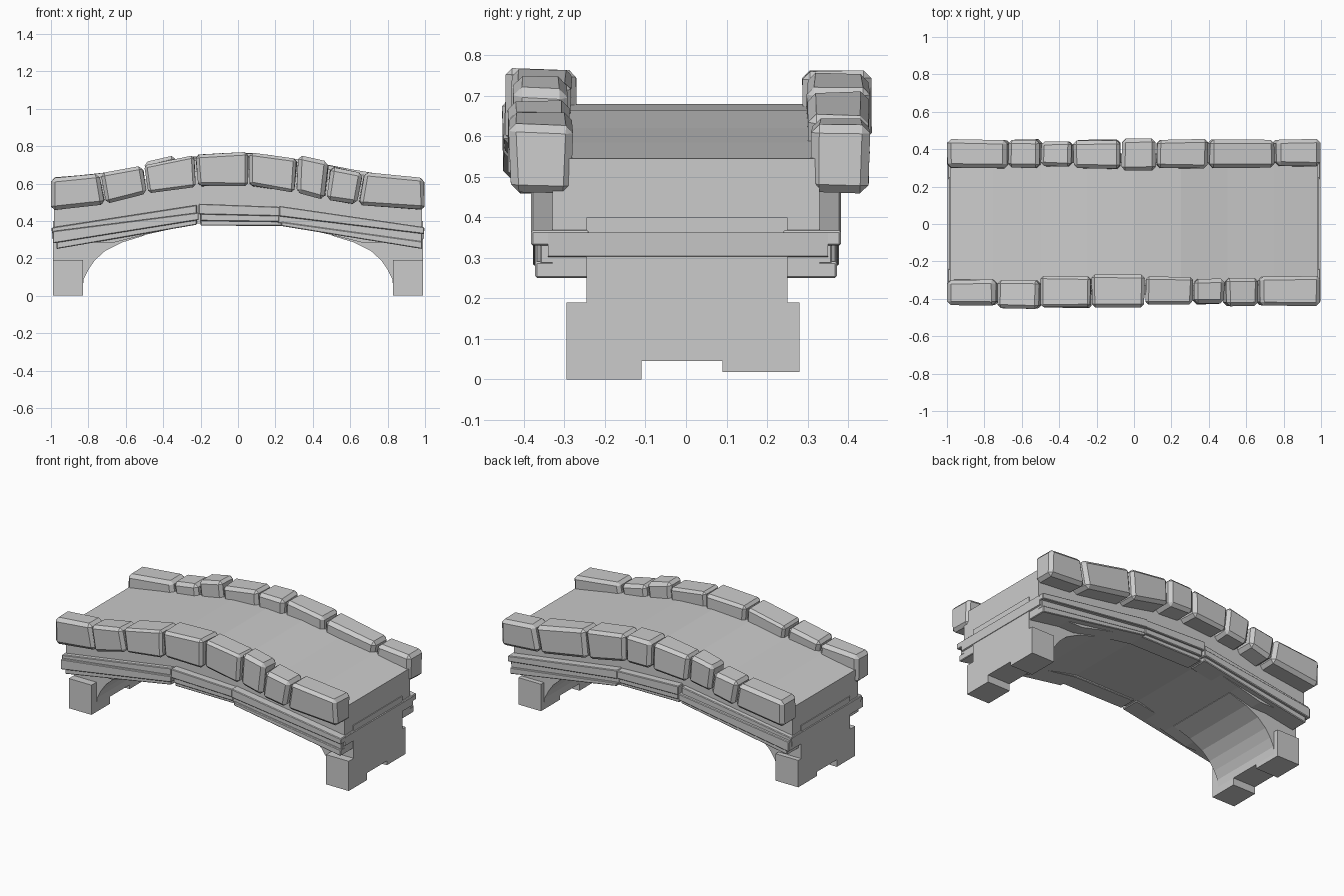
import bpy, bmesh, random

random.seed(4)


def make_object(name, verts, faces, bevel=0.0):
    bm = bmesh.new()
    vs = [bm.verts.new(v) for v in verts]
    for f in faces:
        bm.faces.new([vs[i] for i in f])
    bmesh.ops.recalc_face_normals(bm, faces=bm.faces[:])
    if bevel:
        bmesh.ops.bevel(bm, geom=bm.edges[:], offset=bevel, segments=1,
                        affect='EDGES', profile=0.5)
    mesh = bpy.data.meshes.new(name)
    bm.to_mesh(mesh)
    bm.free()
    obj = bpy.data.objects.new(name, mesh)
    bpy.context.collection.objects.link(obj)
    return obj


def extrude_profile(name, pts, y0, y1, bevel=0.0):
    """Extrude an xz outline from y0 to y1."""
    n = len(pts)
    verts = [(x, y0, z) for x, z in pts] + [(x, y1, z) for x, z in pts]
    faces = [list(range(n)), list(range(n, 2 * n))]
    faces += [[i, (i + 1) % n, n + (i + 1) % n, n + i] for i in range(n)]
    return make_object(name, verts, faces, bevel)


def lerp_curve(curve, x):
    for (xa, za), (xb, zb) in zip(curve, curve[1:]):
        if x <= xb:
            return za + (zb - za) * (x - xa) / (xb - xa)
    return curve[-1][1]


# Arched deck and upper body
top_half = [(0.985, 0.545), (0.75, 0.585), (0.5, 0.62), (0.25, 0.665)]
low_half = [(0.985, 0.285), (0.66, 0.285), (0.5, 0.325), (0.23, 0.385)]


def mirrored(half, mid=()):
    return [(-x, z) for x, z in half] + list(mid) + half[::-1]


deck = extrude_profile("deck_body", mirrored(top_half, [(0, 0.68)]) +
                       mirrored(low_half)[::-1], -0.33, 0.33)

# Piers with curved haunches, and two feet under each pier
haunch = [(0.99, 0.045), (0.83, 0.045), (0.825, 0.09), (0.80, 0.14), (0.765, 0.19),
          (0.71, 0.24), (0.62, 0.285), (0.5, 0.322), (0.5, 0.40), (0.99, 0.40)]
for side, s in (("left", -1), ("right", 1)):
    extrude_profile(side + "_pier", [(s * x, z) for x, z in haunch], -0.245, 0.25)
    for part, y0, y1, z0 in (("front", -0.295, -0.11, 0.0), ("back", 0.09, 0.28, 0.018)):
        foot = [(0.99, z0), (0.83, z0), (0.83, 0.19), (0.99, 0.19)]
        extrude_profile(f"{side}_{part}_foot", [(s * x, z) for x, z in foot], y0, y1)
    extrude_profile(side + "_pier_core",
                    [(s * x, z) for x, z in ((0.99, 0.045), (0.83, 0.045),
                                             (0.83, 0.19), (0.99, 0.19))], -0.295, 0.28)

# Layered ledge slabs: x0, bottom, top, x1, bottom, top, outer y
slabs = [
    (-0.995, 0.335, 0.365, -0.22, 0.435, 0.485, 0.36),
    (-0.99, 0.28, 0.345, -0.21, 0.405, 0.445, 0.378),
    (-0.97, 0.25, 0.29, -0.22, 0.38, 0.41, 0.362),
    (-0.21, 0.435, 0.492, 0.23, 0.425, 0.475, 0.378),
    (-0.20, 0.400, 0.440, 0.22, 0.395, 0.430, 0.365),
    (-0.20, 0.375, 0.405, 0.24, 0.373, 0.400, 0.35),
    (0.22, 0.425, 0.480, 0.995, 0.330, 0.367, 0.382),
    (0.21, 0.390, 0.430, 0.985, 0.285, 0.335, 0.360),
    (0.23, 0.373, 0.395, 0.985, 0.250, 0.290, 0.372),
]
for side, s in (("front", -1), ("back", 1)):
    for i, (x0, b0, t0, x1, b1, t1, y) in enumerate(slabs):
        extrude_profile(f"{side}_ledge_{i}", [(x0, b0), (x1, b1), (x1, t1), (x0, t0)],
                        s * 0.24, s * y, 0.004)
# End ledge strips across both end faces
for side, s in (("left", -1), ("right", 1)):
    extrude_profile(side + "_end_ledge", [(s * 0.97, 0.295), (s * 0.993, 0.305),
                                          (s * 0.997, 0.362), (s * 0.97, 0.366)], -0.34, 0.35)

# Parapet stones following the arch
crest = [(-1, 0.63), (-0.74, 0.652), (-0.5, 0.695), (-0.2, 0.758), (0.06, 0.768),
         (0.3, 0.735), (0.65, 0.66), (1, 0.628)]
sole = [(-1, 0.458), (-0.7, 0.49), (-0.5, 0.545), (-0.2, 0.588), (0.06, 0.59),
        (0.3, 0.555), (0.48, 0.51), (0.7, 0.482), (1, 0.458)]
rows = {
    # joints, per-stone lift, outer y, inner y
    "front": (-1, [-1, -0.74, -0.505, -0.23, 0.06, 0.32, 0.49, 0.67, 0.995],
              [0, 0, 0, 0, 0, 0.02, 0, 0],
              [0.435, 0.452, 0.447, 0.442, 0.435, 0.430, 0.437, 0.437],
              [0.300, 0.305, 0.282, 0.274, 0.285, 0.292, 0.287, 0.283]),
    "back": (1, [-1, -0.68, -0.505, -0.33, -0.07, 0.12, 0.40, 0.76, 0.995],
             [0, 0, 0.02, 0, 0, 0, 0, 0],
             [0.453, 0.453, 0.440, 0.450, 0.458, 0.452, 0.455, 0.453],
             [0.300, 0.300, 0.310, 0.296, 0.290, 0.300, 0.300, 0.312]),
}
box = [(0, 1, 2, 3), (4, 5, 6, 7), (0, 1, 5, 4), (1, 2, 6, 5), (2, 3, 7, 6), (3, 0, 4, 7)]
for side, (s, joints, lifts, outer, inner) in rows.items():
    last = len(lifts) - 1
    for i, (xa, xb) in enumerate(zip(joints, joints[1:])):
        xa += 0.005 * (i > 0)
        xb -= 0.005 * (i < last)
        lo_a = xa if i == 0 else xa * 0.955     # joints lean toward the arch centre
        lo_b = xb if i == last else xb * 0.955
        corners = [(lo_a, lerp_curve(sole, lo_a)), (lo_b, lerp_curve(sole, lo_b)),
                   (xb, lerp_curve(crest, xb) + lifts[i]),
                   (xa, lerp_curve(crest, xa) + lifts[i])]
        verts = []
        for y in (outer[i], inner[i]):
            for x, z in corners:
                j = random.uniform
                verts.append((max(-1, min(1, x + j(-0.004, 0.004))),
                              s * (y + j(-0.006, 0.004)), z + j(-0.005, 0.004)))
        make_object(f"{side}_parapet_stone_{i}", verts, box, random.uniform(0.014, 0.022))
